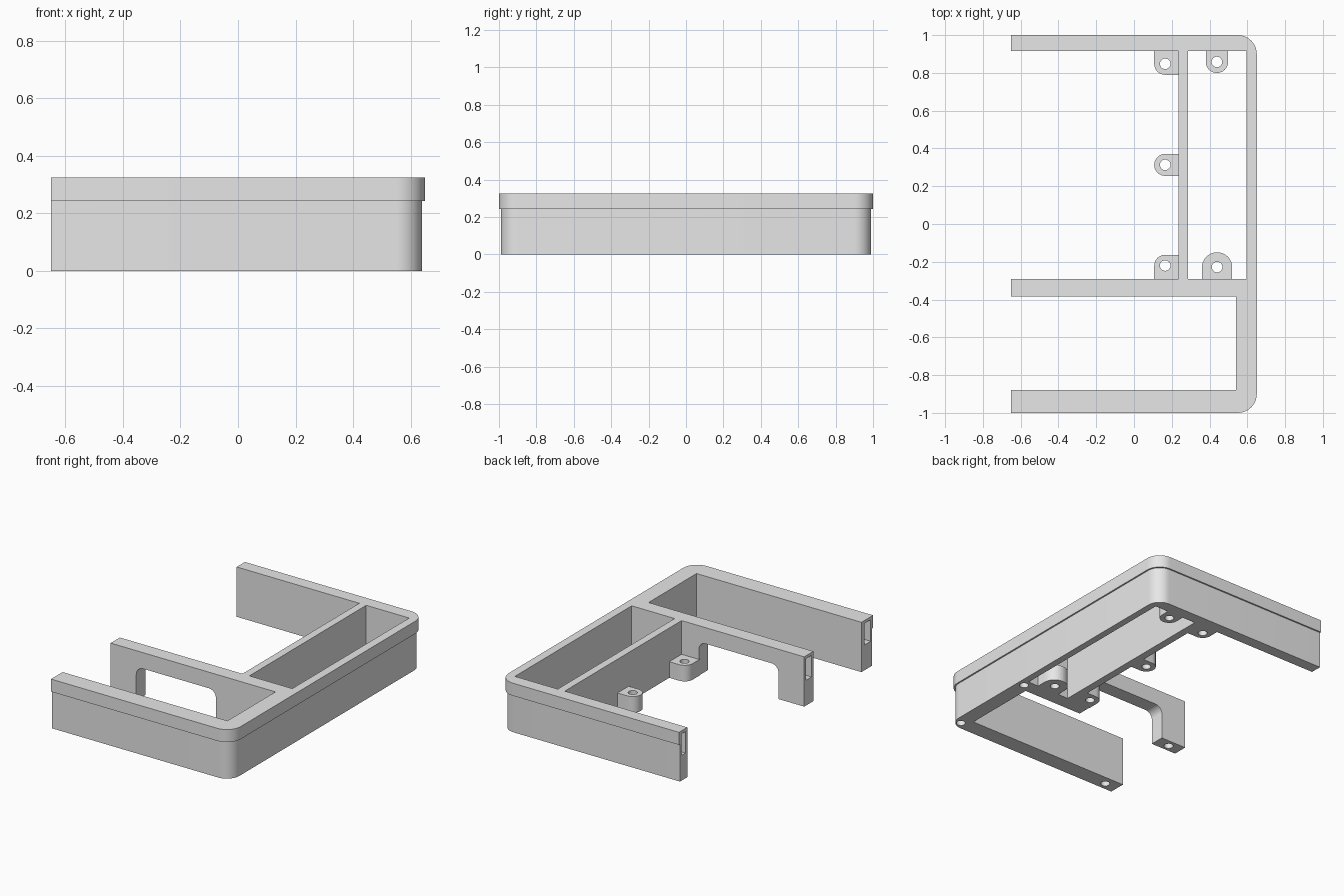
import bpy, bmesh, math

cube = bpy.data.objects.get("Cube")
if cube:
    bpy.data.objects.remove(cube, do_unlink=True)

mat = bpy.data.materials.new("light grey plastic")
mat.use_nodes = True
GREY = (0.8, 0.8, 0.8, 1)
mat.diffuse_color = GREY
mat.node_tree.nodes["Principled BSDF"].inputs["Base Color"].default_value = GREY

TOP, LIP_Z, BOSS_Z = 0.325, 0.243, 0.105


def rounded_rect(x0, x1, y0, y1, radii=(0, 0, 0, 0), steps=10):
    """Outline, counter-clockwise; radii run from the (x1, y0) corner."""
    pts = []
    corners = [(x1, y0, -1, 1), (x1, y1, -1, -1), (x0, y1, 1, -1), (x0, y0, 1, 1)]
    for i, ((cx, cy, sx, sy), r) in enumerate(zip(corners, radii)):
        if r == 0:
            pts.append((cx, cy))
            continue
        for k in range(steps + 1):
            a = math.pi / 2 * (i - 1 + k / steps)
            pts.append((cx + sx * r + r * math.cos(a), cy + sy * r + r * math.sin(a)))
    return pts


def circle(x, y, r, n=24):
    return [(x + r * math.cos(k * math.tau / n), y + r * math.sin(k * math.tau / n))
            for k in range(n)]


def skin(name, levels, along_y=False):
    """Solid through (outline, level) rings with capped ends."""
    bm = bmesh.new()
    rings = [[bm.verts.new((u, h, v) if along_y else (u, v, h)) for u, v in outline]
             for outline, h in levels]
    for a, b in zip(rings, rings[1:]):
        for i in range(len(a)):
            j = (i + 1) % len(a)
            bm.faces.new((a[i], a[j], b[j], b[i]))
    bm.faces.new(rings[0])
    bm.faces.new(rings[-1])
    bmesh.ops.recalc_face_normals(bm, faces=bm.faces)
    mesh = bpy.data.meshes.new(name)
    bm.to_mesh(mesh)
    bm.free()
    mesh.materials.append(mat)
    ob = bpy.data.objects.new(name, mesh)
    bpy.context.collection.objects.link(ob)
    return ob


def prism(name, outline, low, high, along_y=False):
    return skin(name, [(outline, low), (outline, high)], along_y)


def cut(ob, cutter):
    """Subtract the cutter from the object and discard it."""
    mod = ob.modifiers.new("cut", 'BOOLEAN')
    mod.operation, mod.solver, mod.object = 'DIFFERENCE', 'EXACT', cutter
    cutter.hide_render = True
    deps = bpy.context.evaluated_depsgraph_get()
    mesh = bpy.data.meshes.new_from_object(ob.evaluated_get(deps))
    ob.modifiers.clear()
    ob.data = mesh
    bpy.data.objects.remove(cutter, do_unlink=True)


def finish(ob):
    bpy.ops.object.select_all(action='DESELECT')
    ob.select_set(True)
    bpy.context.view_layer.objects.active = ob
    bpy.ops.object.shade_smooth_by_angle(angle=math.radians(30))


# Frame: stepped outer skin with a projecting rim
lower = rounded_rect(-0.65, 0.64, -0.99, 0.99, (0.09, 0.09, 0, 0))
upper = rounded_rect(-0.65, 0.65, -1, 1, (0.1, 0.1, 0, 0))
frame = skin("frame", [(lower, 0), (lower, LIP_Z), (upper, LIP_Z), (upper, TOP)])

# Three bays, open above and below
for bay in [(-1, 0.54, -0.88, -0.385), (-1, 0.235, -0.29, 0.915), (0.285, 0.595, -0.29, 0.915)]:
    cut(frame, prism("bay", rounded_rect(*bay), -0.1, 0.5))

# Round-topped opening under the cross wall
arch = rounded_rect(-0.465, 0.11, -0.1, 0.22, (0, 0.05, 0.05, 0))
cut(frame, prism("opening", arch, -0.43, -0.25, along_y=True))

# Joining slots in the free wall ends
for y0, y1 in [(-0.975, -0.91), (-0.365, -0.31), (0.935, 0.975)]:
    cut(frame, prism("slot", rounded_rect(-0.7, -0.55, y0, y1), 0.165, 0.305))

# Blind screw holes in the underside
for x in (-0.56, 0.59):
    for y in (-0.94, -0.34):
        cut(frame, prism("screw_hole", circle(x, y, 0.028), -0.05, 0.1))
finish(frame)

# Screw bosses: outline, corner radii and hole centre
R = 0.058
bosses = {
    "boss_back_corner": ((0.107, 0.24, 0.79, 0.92), (0, 0, 0, R), (0.165, 0.848)),
    "boss_middle": ((0.107, 0.24, 0.255, 0.371), (0, 0, R, R), (0.165, 0.313)),
    "boss_cross_corner": ((0.107, 0.24, -0.295, -0.163), (0, 0, R, 0), (0.165, -0.22)),
    "boss_back_bay": ((0.38, 0.498, 0.8, 0.92), (R, 0, 0, R), (0.439, 0.858)),
    "boss_cross_bay": ((0.36, 0.52, -0.295, -0.15), (0, 0.079, 0.079, 0), (0.44, -0.228)),
}
for name, (box, radii, hole) in bosses.items():
    boss = prism(name, rounded_rect(*box, radii), 0, BOSS_Z)
    cut(boss, prism("hole", circle(*hole, 0.028), -0.1, 0.3))
    finish(boss)
